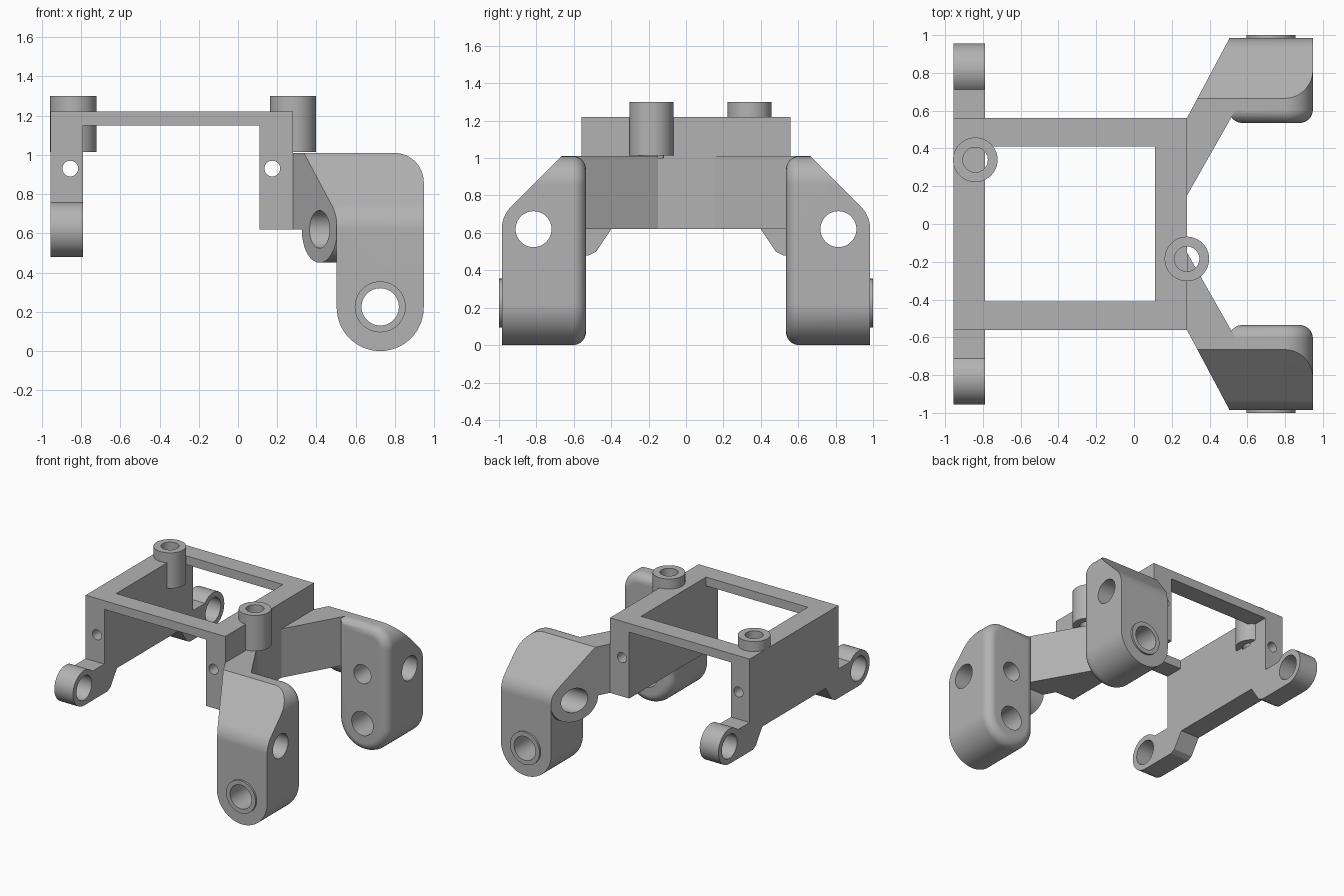
import bpy, bmesh, math

cube = bpy.data.objects.get("Cube")
if cube:
    bpy.data.objects.remove(cube, do_unlink=True)

GREY = (0.45, 0.45, 0.45, 1)
mat = bpy.data.materials.new("plain grey")
mat.use_nodes = True
mat.diffuse_color = GREY
mat.node_tree.nodes["Principled BSDF"].inputs["Base Color"].default_value = GREY


def arc(cx, cy, r, start, end, steps=16):
    angles = [math.radians(start + (end - start) * i / steps) for i in range(steps + 1)]
    return [(cx + r * math.cos(a), cy + r * math.sin(a)) for a in angles]


def circle(cx, cy, r):
    return arc(cx, cy, r, 0, 360, 48)[:-1]


def prism(name, points, axis, lo, hi, fillet=0):
    """Extrude a 2D profile along an axis; optionally round the edges of the low end."""
    k = "XYZ".index(axis)

    def place(p, d):
        co = list(p)
        co.insert(k, d)
        return co

    bm = bmesh.new()
    ends = [[bm.verts.new(place(p, d)) for p in points] for d in (lo, hi)]
    low = bm.faces.new(ends[0])
    bm.faces.new(ends[1])
    n = len(points)
    for i in range(n):
        j = (i + 1) % n
        bm.faces.new((ends[0][i], ends[0][j], ends[1][j], ends[1][i]))
    bmesh.ops.recalc_face_normals(bm, faces=bm.faces)
    if fillet:
        bmesh.ops.bevel(bm, geom=list(low.edges), offset=fillet, segments=8,
                        profile=0.5, affect='EDGES')
    mesh = bpy.data.meshes.new(name)
    bm.to_mesh(mesh)
    bm.free()
    mesh.materials.append(mat)
    obj = bpy.data.objects.new(name, mesh)
    bpy.context.collection.objects.link(obj)
    return obj


def box(name, x, y, z):
    (a, b), (c, d) = x, y
    return prism(name, [(a, c), (b, c), (b, d), (a, d)], 'Z', *z)


def combine(obj, operation, *others):
    """Apply booleans in turn and remove the helper solids."""
    for other in others:
        mod = obj.modifiers.new("boolean", 'BOOLEAN')
        mod.operation = operation
        mod.solver = 'EXACT'
        mod.object = other
        graph = bpy.context.evaluated_depsgraph_get()
        mesh = bpy.data.meshes.new_from_object(obj.evaluated_get(graph))
        obj.modifiers.clear()
        obj.data = mesh
        bpy.data.objects.remove(other, do_unlink=True)


def finish(obj):
    bpy.ops.object.select_all(action='DESELECT')
    obj.select_set(True)
    bpy.context.view_layer.objects.active = obj
    bpy.ops.object.shade_smooth_by_angle(angle=math.radians(25))
    mod = obj.modifiers.new("flat face normals", 'WEIGHTED_NORMAL')
    mod.keep_sharp = True


# Frame: end wall with two pivot lugs, cross wall, rails
PIVOT_Y, PIVOT_Z = 0.815, 0.62
half = [(0.40, 0.62), (0.48, 0.50), (0.52, 0.48)]
half += arc(PIVOT_Y, PIVOT_Z, 0.14, -90, 138, 32)
half += [(0.56, 0.713), (0.56, 1.22)]
wall = half + [(-y, z) for y, z in reversed(half)]
frame = prism("frame", wall, 'X', -0.955, -0.79)
combine(frame, 'UNION',
        box("cross_wall", (0.11, 0.28), (-0.56, 0.56), (0.62, 1.22)),
        *[box("rail", (-0.85, 0.2), sorted((s * 0.41, s * 0.56)), (1.15, 1.22))
          for s in (1, -1)])

# Two upright screw bosses
BOSSES = [(-0.84, 0.34), (0.28, -0.185)]
combine(frame, 'UNION', *[prism("boss", circle(x, y, 0.118), 'Z', 1.015, 1.3)
                          for x, y in BOSSES])
combine(frame, 'DIFFERENCE',
        *[prism("boss_drill", circle(x, y, 0.066), 'Z', 1.0, 1.4) for x, y in BOSSES],
        *[prism("rod_drill", circle(x, 0.93, 0.04), 'Y', -1, 1) for x in (-0.855, 0.175)],
        *[prism("lug_drill", circle(s * PIVOT_Y, PIVOT_Z, 0.096), 'X', -1.1, -0.7)
          for s in (1, -1)])
finish(frame)

# Leg: rounded block trimmed by a sloped shoulder
leg_side = arc(0.725, 0.222, 0.222, 180, 360, 32) + arc(0.797, 0.86, 0.15, 0, 90) + [(0.503, 1.01)]
leg = prism("left_leg", leg_side, 'Y', 0.535, 1.1, fillet=0.07)
shoulder = [(0.4, -0.1), (0.985, -0.1)] + arc(PIVOT_Y, PIVOT_Z, 0.17, 0, 45, 8)
shoulder += [(0.565, 1.11), (0.4, 1.11)]
combine(leg, 'INTERSECT', prism("shoulder", shoulder, 'X', 0.3, 1.1))

# Slanted arm joining the leg to the cross wall
arm_side = [(0.1, 0.62), (0.1, 1.01), (0.665, 1.01)] + arc(PIVOT_Y, PIVOT_Z, 0.17, 45, -180, 40)
arm = prism("arm", arm_side, 'X', 0.2, 0.6)
arm_plan = [(0.28, 0.15), (0.53, 0.59), (0.53, 1.03), (0.28, 0.56)]
combine(arm, 'INTERSECT', prism("arm_plan", arm_plan, 'Z', 0.3, 1.2))
collar = prism("collar", circle(0.725, 0.225, 0.13), 'Y', 0.95, 1.0)
combine(leg, 'UNION', arm, collar)

# Pivot holes through the leg
combine(leg, 'DIFFERENCE',
        prism("axle_drill", circle(0.725, 0.225, 0.095), 'Y', 0.4, 1.1),
        prism("pivot_drill", circle(PIVOT_Y, PIVOT_Z, 0.096), 'X', 0.2, 1.1),
        prism("screw_drill", circle(0.725, PIVOT_Z, 0.075), 'Y', 0.4, PIVOT_Y))

# Matching leg on the other side
other = bpy.data.objects.new("right_leg", leg.data.copy())
bpy.context.collection.objects.link(other)
for v in other.data.vertices:
    v.co.y = -v.co.y
other.data.flip_normals()
for obj in (leg, other):
    finish(obj)
leg.name, other.name = "back_leg", "front_leg"
